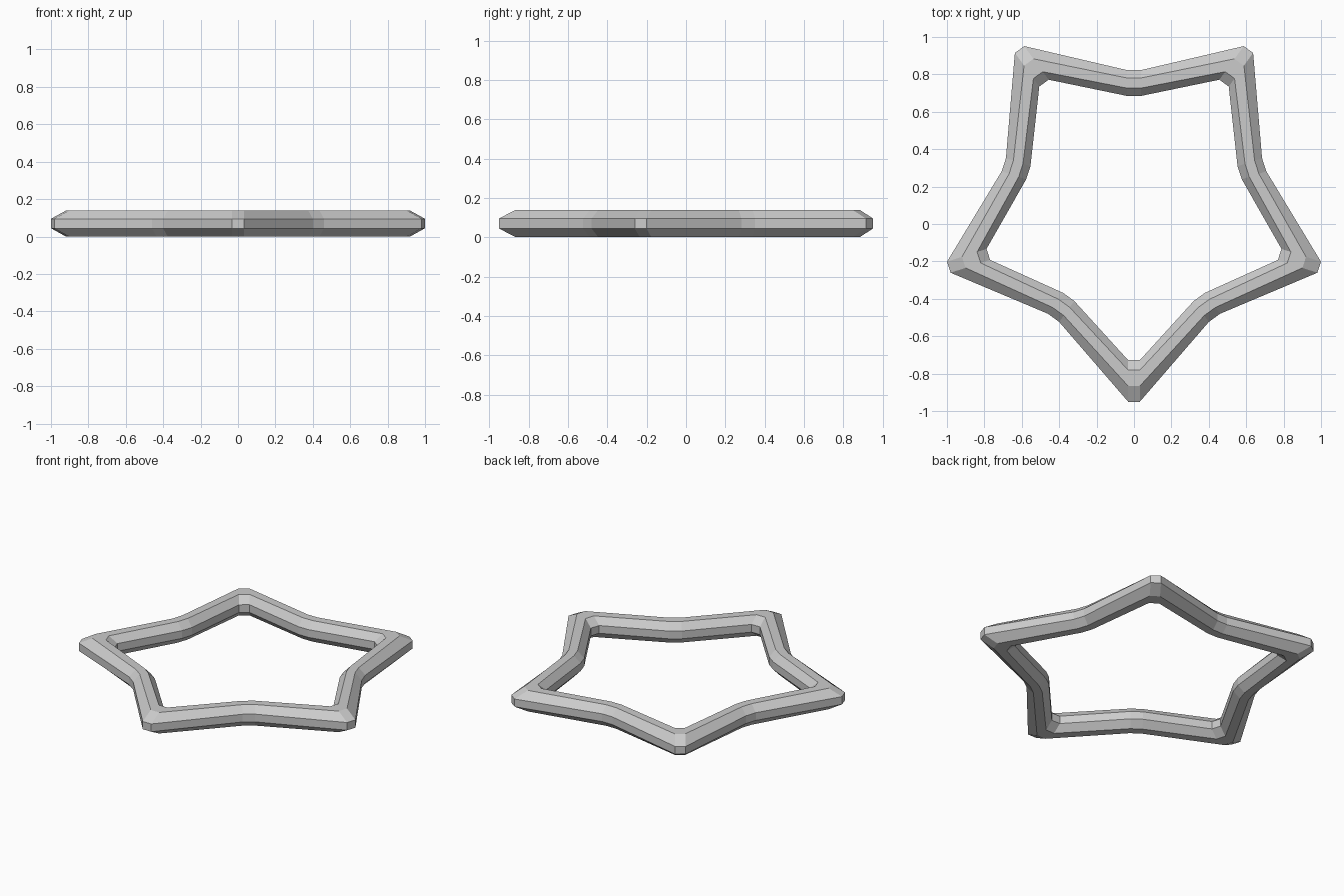
import bpy, bmesh
from math import pi, cos, sin

if "Cube" in bpy.data.objects:
    bpy.data.objects.remove(bpy.data.objects["Cube"])

# Octagonal tube section: (radius at tip, radius at notch, height)
SECTION = [(1.041, 0.732, 0.044), (1.041, 0.732, 0.095),
           (0.957, 0.690, 0.139), (0.872, 0.636, 0.139),
           (0.819, 0.594, 0.095), (0.819, 0.594, 0.044),
           (0.872, 0.636, 0.0), (0.957, 0.690, 0.0)]
CENTRE_Y = 0.0906

bm = bmesh.new()
rings = []

# Each tip and notch is blunted, so it carries two sections side by side
for k in range(10):
    a = -pi / 2 + k * pi / 5
    notch = k % 2
    half = 0.037 if notch else 0.031
    for side in (-half, half):
        ring = []
        for s in SECTION:
            r = s[notch]
            ring.append(bm.verts.new((r * cos(a) - side * sin(a),
                                      r * sin(a) + side * cos(a) + CENTRE_Y,
                                      s[2])))
        rings.append(ring)

# Skin the closed loop of sections
n, m = len(rings), len(SECTION)
for i in range(n):
    p, q = rings[i], rings[(i + 1) % n]
    for j in range(m):
        l = (j + 1) % m
        bm.faces.new((p[j], q[j], q[l], p[l]))
bmesh.ops.recalc_face_normals(bm, faces=bm.faces)

mesh = bpy.data.meshes.new("star_ring")
bm.to_mesh(mesh)
bm.free()
bpy.context.collection.objects.link(bpy.data.objects.new("star_ring", mesh))
